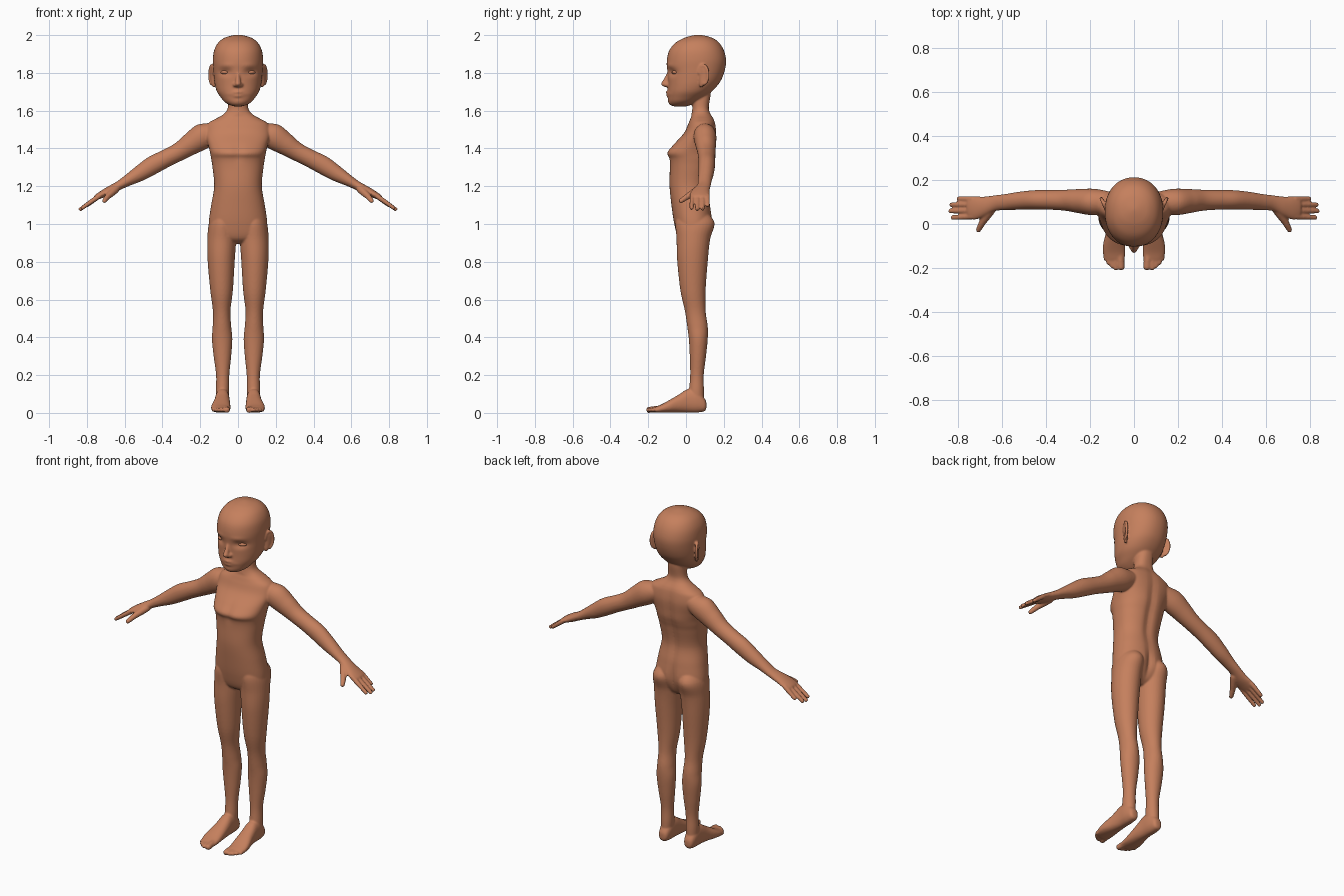
import bpy, bmesh, math
from mathutils import Vector

skin = bpy.data.materials.new("skin")
skin.diffuse_color = (0.56, 0.215, 0.11, 1)
X, Y, Z = Vector((1, 0, 0)), Vector((0, 1, 0)), Vector((0, 0, 1))
bm = bmesh.new()


def loft(rings, u, v, seg=32, sub=6, e=2.0):
    """Smooth closed skin through rings (x, y, z, radius along u, radius along v)."""
    R = [Vector(r) for r in rings]
    R = [R[0]] + R + [R[-1]]
    dense = []
    for i in range(1, len(R) - 2):
        a, b, c, d = R[i - 1:i + 3]
        for k in range(sub):
            t = k / sub
            dense.append(0.5 * (2 * b + (c - a) * t + (2 * a - 5 * b + 4 * c - d) * t * t
                                + (3 * b - a - 3 * c + d) * t ** 3))
    dense.append(R[-1])
    loops = []
    for r in dense:
        loop = []
        for k in range(seg):
            w = 2 * math.pi * k / seg
            cu, sv = math.cos(w), math.sin(w)
            cu = math.copysign(abs(cu) ** (2 / e), cu)
            sv = math.copysign(abs(sv) ** (2 / e), sv)
            loop.append(bm.verts.new(Vector(r[:3]) + u * max(r[3], .001) * cu + v * max(r[4], .001) * sv))
        loops.append(loop)
    for A, B in zip(loops, loops[1:]):
        for k in range(seg):
            n = (k + 1) % seg
            bm.faces.new((A[k], A[n], B[n], B[k]))
    bm.faces.new(loops[0])
    bm.faces.new(loops[-1])
    return [p for l in loops for p in l]


def column(rows, cx=None, **kw):
    """Upright loft from rows (z, front y, back y, half width[, centre x])."""
    return loft([((r[4] if len(r) > 4 else 0), (r[1] + r[2]) / 2, r[0], r[3], (r[2] - r[1]) / 2)
                 for r in rows], X, Y, **kw)


def capsule(p, q, r0, r1):
    p, q = Vector(p), Vector(q)
    d = (q - p).normalized()
    u = d.orthogonal().normalized()
    rings = [(*(p + d * r0 * s), r0 * c, r0 * c) for s, c in ((-1, .05), (-.7, .7), (0, 1))]
    rings += [(*(q + d * r1 * s), r1 * c, r1 * c) for s, c in ((0, 1), (.7, .7), (1, .05))]
    loft(rings, u, d.cross(u), seg=14, sub=3)


def bump(verts, x, z, sx, sz, dy, front=True):
    """Push the front or back surface along y around (x, z)."""
    for p in verts:
        if (p.co.y < 0.03) == front:
            p.co.y += dy * math.exp(-((p.co.x - x) / sx) ** 2 - ((p.co.z - z) / sz) ** 2)


# torso and neck
torso = column([
    (.895, .0, .07, .05), (.925, -.04, .105, .145), (1.0, -.062, .138, .155), (1.1, -.077, .13, .142),
    (1.2, -.087, .115, .126), (1.3, -.086, .132, .135), (1.345, -.09, .145, .142), (1.378, -.102, .154, .148),
    (1.42, -.068, .158, .158), (1.48, -.012, .162, .172), (1.53, .012, .156, .16), (1.555, .022, .148, .122),
    (1.572, .029, .138, .09), (1.592, .033, .127, .065), (1.62, .035, .122, .053), (1.68, .03, .13, .05),
    (1.73, .04, .13, .045)], seg=64, e=2.25)
bump(torso, 0, 1.3, .025, .22, -.012, False)
bump(torso, 0, 1.0, .02, .07, -.015, False)
bump(torso, 0, 1.38, .025, .05, .008)

# head with face relief
head = column([
    (1.622, -.06, .0, .015), (1.63, -.082, .025, .045), (1.647, -.091, .055, .072), (1.67, -.095, .095, .091),
    (1.70, -.096, .135, .111), (1.735, -.095, .168, .122), (1.77, -.096, .19, .127), (1.82, -.1, .207, .131),
    (1.87, -.101, .212, .133), (1.92, -.088, .2, .126), (1.96, -.055, .175, .105), (1.985, -.01, .14, .073),
    (1.997, .03, .1, .035), (2.002, .06, .07, .005)], seg=96, e=2.15)
for s in (-1, 1):
    bump(head, s * .068, 1.803, .034, .019, .016)
    bump(head, s * .06, 1.84, .04, .012, -.004)
    bump(head, s * .03, 1.688, .03, .006, -.003)
bump(head, 0, 1.698, .026, .007, -.011)
bump(head, 0, 1.678, .024, .007, -.009)
bump(head, 0, 1.645, .03, .014, -.004)

# nose
loft([(0, -.085, 1.815, .007, .008), (0, -.096, 1.785, .010, .012), (0, -.105, 1.757, .014, .019),
      (0, -.108, 1.741, .017, .025), (0, -.102, 1.729, .015, .019), (0, -.095, 1.723, .006, .006)], X, Y)

for s in (-1, 1):
    capsule((s * .016, -.095, 1.737), (s * .014, -.104, 1.736), .012, .010)

    # ear: plate with a raised rim
    eu, ev = Vector((s * .4, .92, 0)), Vector((.92, -s * .4, 0))
    loft([(s * .128, .08, 1.722, .004, .004), (s * .131, .084, 1.74, .014, .009), (s * .136, .092, 1.785, .024, .008),
          (s * .138, .094, 1.82, .024, .008), (s * .136, .09, 1.842, .008, .004)], eu, ev)
    rim = []
    for k in range(13):
        w = math.radians(-80 + 250 * k / 12)
        rim.append(Vector((s * .139, .093, 1.79)) + eu * .026 * math.cos(w) + Z * .05 * math.sin(w))
    for p, q in zip(rim, rim[1:]):
        capsule(p, q, .008, .008)

    # arm and palm
    loft([(s * x, y, z, a, b) for x, y, z, a, b in (
        (.10, .10, 1.495, .045, .045), (.18, .10, 1.467, .06, .068), (.25, .104, 1.424, .055, .059),
        (.31, .108, 1.384, .048, .049), (.38, .11, 1.348, .045, .047), (.45, .11, 1.312, .044, .049),
        (.52, .106, 1.268, .041, .042), (.58, .1, 1.233, .037, .031), (.63, .095, 1.204, .036, .024),
        (.68, .08, 1.177, .045, .023), (.72, .073, 1.157, .053, .019), (.75, .073, 1.141, .049, .014),
        (.757, .073, 1.137, .04, .008))], Y, Vector((s * .5, 0, .866)))

    # fingers and thumb
    for y0, x1, y1, z1 in ((.113, .797, .115, 1.1), (.088, .829, .088, 1.082),
                           (.061, .833, .059, 1.079), (.034, .823, .029, 1.086)):
        capsule((s * .735, y0, 1.148), (s * x1, y1, z1), .0135, .0105)
    capsule((s * .65, .065, 1.182), (s * .688, .01, 1.147), .021, .016)
    capsule((s * .688, .01, 1.147), (s * .708, -.027, 1.122), .016, .012)

    # leg
    column([(z, f, b, (o - i) / 2, s * (o + i) / 2) for z, f, b, i, o in (
        (1.08, -.03, .09, .04, .11), (1.01, -.055, .15, .012, .152), (.92, -.05, .128, .01, .162),
        (.81, -.047, .116, .017, .161), (.65, -.03, .104, .027, .147), (.54, -.006, .104, .04, .133),
        (.46, .006, .115, .036, .134), (.39, .015, .115, .03, .138), (.3, .02, .106, .036, .129),
        (.2, .022, .094, .046, .116), (.12, .016, .095, .047, .117), (.06, .01, .095, .052, .115))])

    # foot
    loft([(s * x, y, z, a, b) for x, y, z, a, b in (
        (.083, .108, .04, .012, .015), (.083, .098, .043, .027, .034), (.083, .06, .062, .036, .06),
        (.083, .01, .064, .038, .062), (.085, -.04, .049, .043, .047), (.09, -.09, .034, .05, .033),
        (.091, -.13, .023, .051, .022), (.086, -.165, .017, .043, .014), (.084, -.172, .017, .03, .008))],
        X, Z, e=2.3)

    # toes
    for x0, x1, y1, r in ((.064, .059, -.195, .0165), (.086, .083, -.2, .0115), (.102, .1, -.19, .011),
                          (.116, .115, -.176, .011), (.128, .129, -.157, .0105)):
        capsule((s * x0, y1 + .06, .022), (s * x1, y1, .016), r, r)

# blend all parts into one smooth body
bmesh.ops.recalc_face_normals(bm, faces=bm.faces[:])
mesh = bpy.data.meshes.new("body")
bm.to_mesh(mesh)
bm.free()
body = bpy.data.objects.new("body", mesh)
bpy.context.collection.objects.link(body)
mesh.materials.append(skin)
remesh = body.modifiers.new("blend", 'REMESH')
remesh.mode = 'VOXEL'
remesh.voxel_size = 0.005
remesh.use_smooth_shade = True
relax = body.modifiers.new("relax", 'SMOOTH')
relax.factor = 0.5
relax.iterations = 5

# eyes
for s, side in ((-1, "left"), (1, "right")):
    bpy.ops.mesh.primitive_uv_sphere_add(segments=24, ring_count=16, location=(s * .066, -.053, 1.803),
                                         rotation=(0, 0, s * .35))
    eye = bpy.context.object
    eye.name = "eye_" + side
    eye.scale = (.027, .022, .012)
    eye.data.materials.append(skin)
    bpy.ops.object.shade_smooth()
